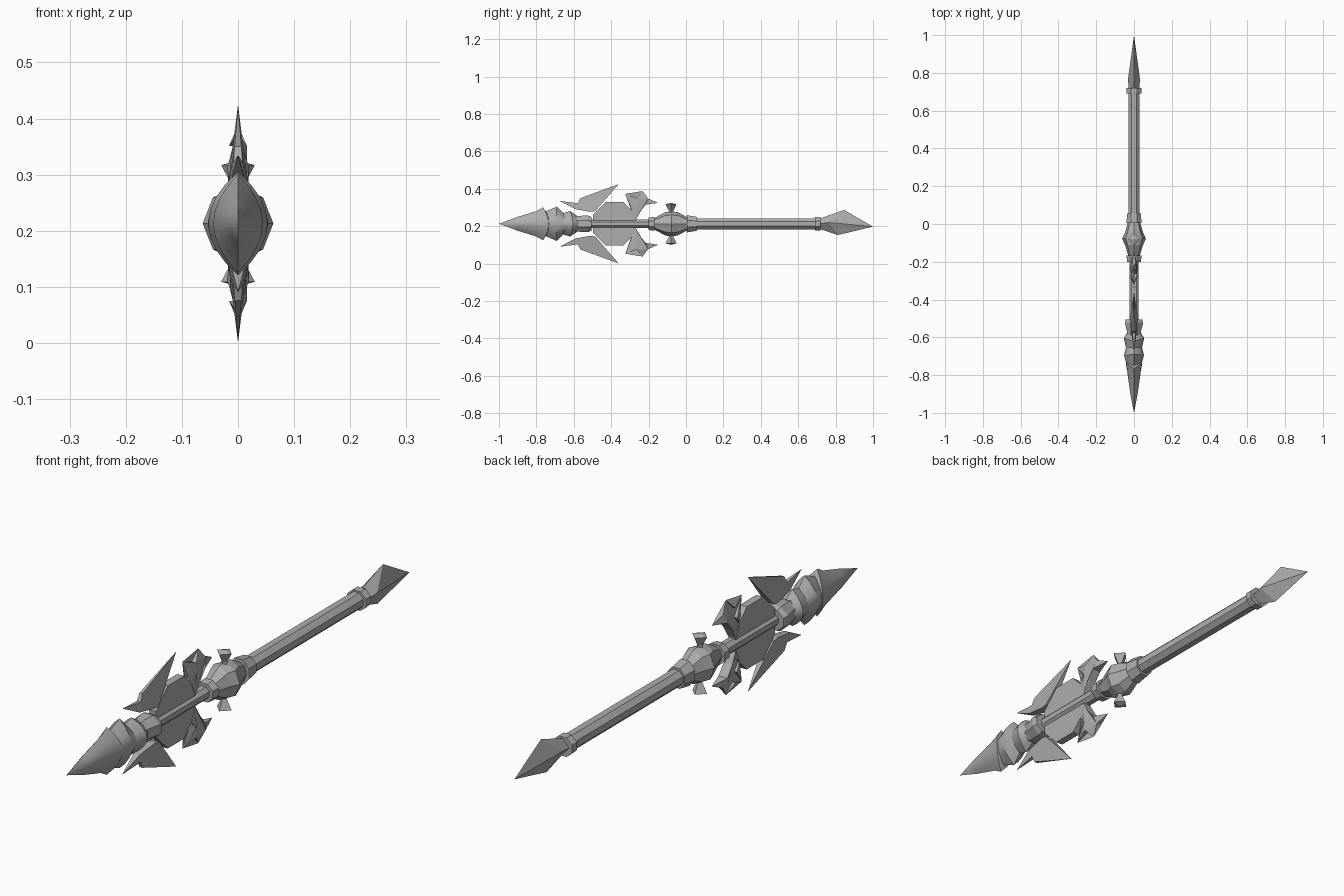
import bpy, bmesh, math

AXIS_Z = 0.213

cube = bpy.data.objects.get("Cube")
if cube:
    bpy.data.objects.remove(cube, do_unlink=True)

steel = bpy.data.materials.new("plain grey")
steel.use_nodes = True
GREY = (0.42, 0.42, 0.42, 1)
steel.diffuse_color = GREY
steel.node_tree.nodes["Principled BSDF"].inputs["Base Color"].default_value = GREY


def finish(name, bm, smooth=None):
    """Turn a bmesh into a grey object standing at the weapon's axis."""
    bmesh.ops.remove_doubles(bm, verts=bm.verts, dist=0.0005)
    bmesh.ops.recalc_face_normals(bm, faces=bm.faces)
    mesh = bpy.data.meshes.new(name)
    bm.to_mesh(mesh)
    bm.free()
    mesh.materials.append(steel)
    obj = bpy.data.objects.new(name, mesh)
    obj.location.z = AXIS_Z
    bpy.context.collection.objects.link(obj)
    if smooth:
        bpy.ops.object.select_all(action='DESELECT')
        obj.select_set(True)
        bpy.context.view_layer.objects.active = obj
        bpy.ops.object.shade_smooth_by_angle(angle=math.radians(smooth))
    return obj


def skin(name, loops, smooth=None):
    """Bridge successive loops of points and cap both ends."""
    bm = bmesh.new()
    rings = [[bm.verts.new(p) for p in loop] for loop in loops]
    n = len(rings[0])
    for a, b in zip(rings, rings[1:]):
        for i in range(n):
            j = (i + 1) % n
            bm.faces.new((a[i], a[j], b[j], b[i]))
    bm.faces.new(rings[0])
    bm.faces.new(rings[-1])
    return finish(name, bm, smooth)


def lathe(name, rings, sides=8, turn=0.5):
    """Rings of (y, half width, half height) around the long axis."""
    angles = [math.tau * (i + turn) / sides for i in range(sides)]
    return skin(name, [[(rx * math.cos(a), y, rz * math.sin(a)) for a in angles]
                       for y, rx, rz in rings])


def lens_point(s, side, ring):
    y, rx, rz, sweep = ring
    bulge = 1 - s * s
    return (side * rx * bulge, y + sweep * bulge, rz * s)


def lens(name, rings, steps=8):
    """Sharp ridge above and below, rounded sides, rear swept by the sides."""
    up = [-1 + 2 * i / steps for i in range(steps + 1)]
    walk = [(s, 1) for s in up] + [(s, -1) for s in reversed(up[1:-1])]
    return skin(name, [[lens_point(s, d, r) for s, d in walk] for r in rings], 35)


def plate(name, outline, flip=1):
    """Flat outline of (y, height, half thickness), sharp where thickness is 0."""
    bm = bmesh.new()
    sides = [[bm.verts.new((d * t, y, flip * h)) for y, h, t in outline] for d in (1, -1)]
    n = len(outline)
    for loop in sides:
        bm.faces.new(loop)
    for i in range(n):
        j = (i + 1) % n
        bm.faces.new((sides[0][i], sides[0][j], sides[1][j], sides[1][i]))
    bmesh.ops.triangulate(bm, faces=[f for f in bm.faces if len(f.verts) > 4])
    return finish(name, bm)


# Shaft and its collars
lathe("rear_shaft", [(0.04, .032, .032), (0.70, .032, .032)])
lathe("front_shaft", [(-0.56, .025, .025), (-0.15, .025, .025)])
lathe("rear_collar", [(0.69, .042, .038), (0.72, .042, .038)])
lathe("middle_collar", [(0.005, .044, .050), (0.058, .038, .040)])
lathe("front_collar", [(-0.20, .040, .036), (-0.168, .043, .040)])

# Faceted knob with flared studs above and below
lathe("knob", [(-0.17, .030, .030), (-0.11, .048, .063), (-0.078, .063, .066),
               (-0.045, .048, .063), (0.008, .032, .034)], turn=0)
for label, d in (("upper", 1), ("lower", -1)):
    stud = []
    for h, r in ((.055, .012), (.070, .012), (.104, .030), (.112, .001)):
        stud.append([(r * math.cos(k * math.pi / 2), -0.08 + r * math.sin(k * math.pi / 2), d * h)
                     for k in range(4)])
    skin(label + "_stud", stud)

# Spear head made of overlapping swept segments
lens("spear_tip", [(-1.0, .0001, .0001, 0), (-0.90, .020, .037, .005),
                   (-0.80, .036, .068, .02), (-0.765, .044, .088, .03),
                   (-0.735, .030, .045, .01)])
lens("second_segment", [(-0.80, .028, .045, .02), (-0.69, .053, .092, -.005),
                        (-0.655, .040, .055, .01)])
lens("third_segment", [(-0.70, .036, .045, .02), (-0.62, .054, .068, .015),
                       (-0.585, .036, .045, .01)])
lathe("head_socket", [(-0.63, .036, .040), (-0.57, .040, .046),
                      (-0.525, .052, .048), (-0.505, .048, .040)])

# Octagonal disc behind the head
disc = [(-0.382 + .125 * math.cos(math.tau * (i + .5) / 8),
         .125 * math.sin(math.tau * (i + .5) / 8), .014) for i in range(8)]
plate("octagon_disc", disc)

# Large blades and small horns, mirrored above and below
BLADE = [(-.36, .212, 0), (-.565, .137, .006), (-.578, .110, .008), (-.675, .122, 0),
         (-.59, .078, .012), (-.51, .064, .018), (-.485, .068, .018)]
HORN = [(-.325, .160, 0), (-.265, .138, .016), (-.232, .175, 0), (-.202, .135, .010),
        (-.150, .112, 0), (-.215, .102, .018), (-.245, .065, .018), (-.270, .020, .015),
        (-.292, .070, .015), (-.270, .100, .020)]
for label, d in (("upper", 1), ("lower", -1)):
    plate(label + "_blade", BLADE, d)
    plate(label + "_horn", HORN, d)

# Lopsided pointed butt
butt = []
for y_top, top, y_low, low, y_mid, wide in ((.715, .028, .715, -.028, .715, .028),
                                            (.845, .074, .812, -.060, .765, .032),
                                            (1.0, -.015, 1.0, -.015, 1.0, .0001)):
    mid = (top + low) / 2
    butt.append([(0, y_top, top), (wide, y_mid, mid), (0, y_low, low), (-wide, y_mid, mid)])
skin("butt_spike", butt)
